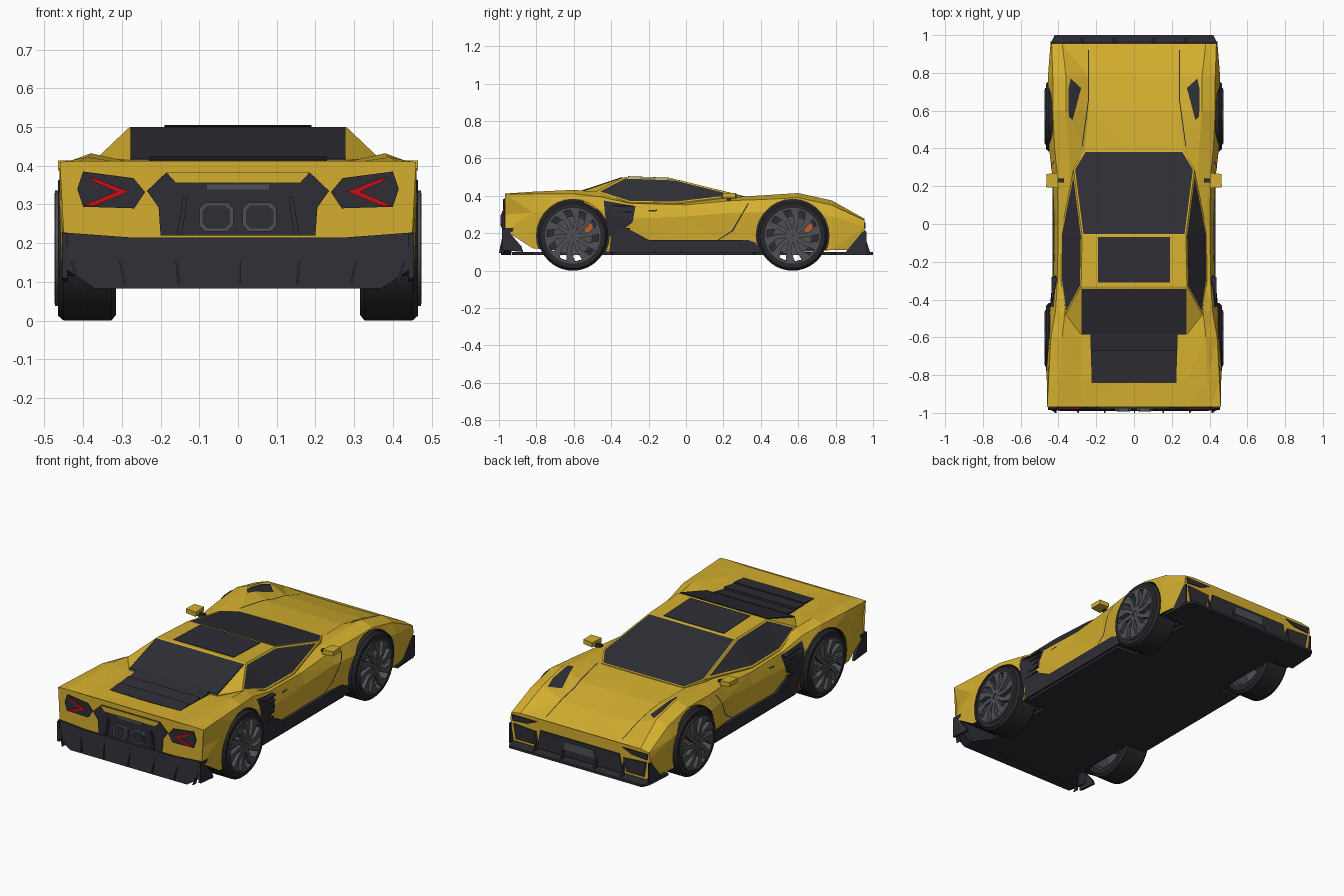
import bpy, bmesh, math
from mathutils import Vector, Matrix
from mathutils.bvhtree import BVHTree

if "Cube" in bpy.data.objects:
    bpy.data.objects.remove(bpy.data.objects["Cube"])


def material(name, rgb):
    m = bpy.data.materials.new(name)
    m.diffuse_color = (*rgb, 1)
    m.use_nodes = True
    m.node_tree.nodes["Principled BSDF"].inputs["Base Color"].default_value = m.diffuse_color
    return m


YELLOW = material("yellow_paint", (0.66, 0.43, 0.028))
DARK = material("dark_trim", (0.027, 0.027, 0.036))
TYRE = material("tyre_rubber", (0.02, 0.02, 0.024))
RIM = material("rim_grey", (0.075, 0.08, 0.09))
RED = material("lamp_red", (0.55, 0.005, 0.008))
ORANGE = material("caliper_orange", (0.5, 0.12, 0.03))


def finish(name, bm, *mats, normals=True):
    if normals:
        bmesh.ops.recalc_face_normals(bm, faces=bm.faces)
    me = bpy.data.meshes.new(name)
    bm.to_mesh(me)
    bm.free()
    for m in mats:
        me.materials.append(m)
    ob = bpy.data.objects.new(name, me)
    bpy.context.collection.objects.link(ob)
    return ob


def flip(p):
    return (-p[0], p[1], p[2])


def prism(name, pts, vec, mat, mirror=False):
    """Polygon extruded along vec, optionally with its mirror image."""
    bm = bmesh.new()
    for side in ((1, -1) if mirror else (1,)):
        a = [bm.verts.new((p[0] * side, p[1], p[2])) for p in pts]
        b = [bm.verts.new(((p[0] + vec[0]) * side, p[1] + vec[1], p[2] + vec[2])) for p in pts]
        n = len(a)
        bm.faces.new(a)
        bm.faces.new(b)
        for i in range(n):
            bm.faces.new((a[i], a[(i + 1) % n], b[(i + 1) % n], b[i]))
    return finish(name, bm, mat)


def box(name, lo, hi, mat, mirror=False):
    pts = [(lo[0], lo[1], lo[2]), (hi[0], lo[1], lo[2]), (hi[0], hi[1], lo[2]), (lo[0], hi[1], lo[2])]
    return prism(name, pts, (0, 0, hi[2] - lo[2]), mat, mirror)


def rear_plate(name, xz, mat, y, mirror=False, thick=0.008):
    return prism(name, [(x, y, z) for x, z in xz], (0, thick, 0), mat, mirror)


# Body shell lofted from half sections: centre, hood edge, crest, shoulder, waist, bottom
sections = [
    (-0.968, (0, .405), (.28, .405), (.41, .412), (.46, .41), (.437, .30), (.45, .215)),
    (-0.82, (0, .405), (.28, .41), (.39, .422), (.452, .41), (.462, .31), (.455, .12)),
    (-0.60, (0, .40), (.28, .41), (.38, .432), (.44, .41), (.463, .33), (.45, .10)),
    (-0.46, (0, .40), (.28, .40), (.365, .42), (.415, .395), (.445, .33), (.43, .10)),
    (-0.30, (0, .36), (.28, .36), (.375, .365), (.405, .36), (.428, .28), (.41, .10)),
    (0.0, (0, .36), (.28, .36), (.37, .363), (.402, .352), (.422, .29), (.41, .10)),
    (0.25, (0, .37), (.27, .37), (.34, .392), (.405, .375), (.432, .31), (.41, .10)),
    (0.40, (0, .374), (.26, .376), (.345, .402), (.42, .38), (.45, .31), (.43, .10)),
    (0.60, (0, .356), (.24, .36), (.36, .415), (.43, .39), (.456, .32), (.45, .10)),
    (0.78, (0, .318), (.24, .323), (.36, .375), (.43, .35), (.456, .29), (.45, .11)),
    (0.955, (0, .265), (.24, .267), (.38, .277), (.436, .268), (.442, .235), (.425, .11)),
]
bm = bmesh.new()
rings = []
for y, *half in sections:
    full = half + [(-x, z) for x, z in half[:0:-1]]
    rings.append([bm.verts.new((x, y, z)) for x, z in full])
for r, s in zip(rings, rings[1:]):
    for i in range(len(r)):
        j = (i + 1) % len(r)
        bm.faces.new((r[i], r[j], s[j], s[i]))
bm.faces.new(rings[0])
bm.faces.new(rings[-1])
bmesh.ops.triangulate(bm, faces=bm.faces)
bmesh.ops.recalc_face_normals(bm, faces=bm.faces)
for f in bm.faces:
    f.material_index = int(f.normal.z < -0.5)
tree = BVHTree.FromBMesh(bm)
body = finish("body_shell", bm, YELLOW, DARK)

# Wheel wells
WHEELS = (-0.605, 0.57)
bm = bmesh.new()
for y in WHEELS:
    for s in (1, -1):
        m = Matrix.Translation((s * 0.46, y, 0.187)) @ Matrix.Rotation(math.pi / 2, 4, 'Y')
        bmesh.ops.create_cone(bm, cap_ends=True, segments=28, radius1=0.195, radius2=0.195, depth=0.3, matrix=m)
for f in bm.faces:
    f.material_index = 1
cutter = finish("wheel_well_cutter", bm, YELLOW, DARK)
cutter.hide_render = True
cutter.display_type = 'WIRE'
mod = body.modifiers.new("wells", 'BOOLEAN')
mod.operation, mod.solver, mod.object = 'DIFFERENCE', 'EXACT', cutter


def drape(name, pts, axis, mat, lift=0.004):
    """Thin painted detail laid on both sides of the body; axis X uses (y, z), axis Z uses (x, y)."""
    bm = bmesh.new()
    for s in (1, -1):
        out = Vector((s, 0, 0)) if axis == 'X' else Vector((0, 0, 1))
        vs = [bm.verts.new((s, p[0], p[1]) if axis == 'X' else (s * p[0], p[1], 1)) for p in pts]
        new = bmesh.ops.triangulate(bm, faces=[bm.faces.new(vs)])["faces"]
        edges = list({e for f in new for e in f.edges})
        bmesh.ops.subdivide_edges(bm, edges=edges, cuts=6, use_grid_fill=True)
        for v in bm.verts:
            if v.co @ out > 0.9:
                hit = tree.ray_cast(v.co, -out)[0]
                if hit:
                    v.co = hit + out * lift
        bm.normal_update()
        for f in bm.faces:
            if f.normal @ out < 0 and (axis == 'Z' or f.calc_center_median().x * s > 0):
                f.normal_flip()
    return finish(name, bm, mat, normals=False)


drape("hood_vent", [(.325, .55), (.28, .72), (.335, .77), (.348, .71), (.345, .57)], 'Z', DARK)
drape("hood_seam_front", [(.238, .92), (.238, .66), (.243, .66), (.243, .92)], 'Z', DARK, .002)
drape("hood_seam_rear", [(.238, .66), (.272, .41), (.277, .41), (.243, .66)], 'Z', DARK, .002)
drape("side_intake", [(-.44, .375), (-.27, .345), (-.285, .26), (-.37, .19), (-.42, .18)], 'X', DARK)
drape("door_seam", [(.17, .165), (.245, .215), (.33, .36), (.337, .36), (.252, .212), (.178, .165)], 'X', DARK, .002)
drape("door_handle", [(-.2, .315), (-.155, .318), (-.155, .326), (-.2, .323)], 'X', DARK)
for i in range(5):
    z = 0.22 + 0.03 * i
    box("intake_slat", (.40, -.415, z), (.437, -.30 + .005 * i, z + .008), DARK, True)

# Cabin: yellow frame with inset glass
P = {"rf": (.275, -.06, .49), "rr": (.28, -.33, .5), "wa": (.32, .29, .403), "wb": (.26, .39, .379),
     "s1": (.387, -.05, .362), "s2": (.387, -.30, .365), "s3": (.362, -.48, .422), "d": (.28, -.585, .414)}
bm = bmesh.new()
R = {k: bm.verts.new(p) for k, p in P.items()}
L = {k: bm.verts.new(flip(p)) for k, p in P.items()}
roof = bm.faces.new((R["rf"], L["rf"], L["rr"], R["rr"]))
screen = bm.faces.new((R["rf"], R["wa"], R["wb"], L["wb"], L["wa"], L["rf"]))
bm.faces.new((R["rr"], L["rr"], L["d"], R["d"]))
sides = []
for V in (R, L):
    sides.append([bm.faces.new([V[k] for k in ks]) for ks in
                  (("rf", "s1", "wa"), ("rf", "rr", "s2", "s1"), ("rr", "s3", "s2"))])
    bm.faces.new((V["rr"], V["d"], V["s3"]))
rim = [e for e in bm.edges if e.is_boundary]
skirt = bmesh.ops.extrude_edge_only(bm, edges=rim)["geom"]
for v in skirt:
    if isinstance(v, bmesh.types.BMVert):
        v.co.z = 0.33
bmesh.ops.recalc_face_normals(bm, faces=bm.faces)
for group, width in ([[screen], .008], [sides[0], .01], [sides[1], .01]):
    bmesh.ops.inset_region(bm, faces=group, thickness=width, use_even_offset=True)
    for f in group:
        f.material_index = 1
finish("cabin", bm, YELLOW, DARK, normals=False)

# Roof panel, engine cover and louvres
prism("roof_panel", [(-.19, -.07, .493), (.19, -.07, .493), (.19, -.31, .502), (-.19, -.31, .502)], (0, 0, .003), DARK)
prism("engine_cover", [(-.278, -.343, .492), (.278, -.343, .492), (.278, -.585, .412), (-.278, -.585, .412)],
      (0, 0, .008), DARK)
for i in range(3):
    y = -.58 - .087 * i
    w = .23 - .003 * i
    prism("engine_louvre", [(-w, y, .425 - .004 * i), (w, y, .425 - .004 * i), (w, y - .087, .409), (-w, y - .087, .409)],
          (0, 0, -.02), DARK)

# Floor, splitter and sills
edge = [(.38, -.93), (.30, -.82), (.30, -.40), (.42, -.39), (.42, .36), (.30, .37), (.30, .775), (.45, .80),
        (.44, .96), (.42, 1.0)]
prism("floor_splitter", [(x, y, .085) for x, y in edge] + [(-x, y, .085) for x, y in edge[::-1]], (0, 0, .014), DARK)
sill = [(-.41, .098), (.40, .098), (.37, .15), (.33, .165), (-.2, .165), (-.36, .25), (-.40, .2)]
prism("side_sill", [(.38, y, z) for y, z in sill], (.052, 0, 0), DARK, True)

# Mirrors
prism("mirror_cap", [(.40, .19, .385), (.465, .195, .388), (.462, .265, .388), (.405, .27, .385)], (0, 0, .026), YELLOW, True)
box("mirror_stalk", (.37, .22, .375), (.41, .24, .395), DARK, True)

# Nose: lamps, intakes, struts and end plates
rear_plate("headlamp", [(.27, .258), (.43, .258), (.425, .225), (.33, .232)], DARK, .953, True)
rear_plate("corner_intake", [(.275, .2), (.42, .21), (.405, .125), (.295, .125)], DARK, .953, True)
rear_plate("centre_intake", [(-.25, .215), (.25, .215), (.27, .11), (-.27, .11)], DARK, .953)
rear_plate("nose_grille", [(-.09, .195), (.09, .195), (.1, .15), (-.1, .15)], RIM, .958)
for x in (.1, .27):
    prism("nose_strut", [(x, .95, .2), (x, .985, .098), (x, .95, .098)], (.01, 0, 0), DARK, True)
prism("splitter_end_plate", [(.435, .945, .21), (.435, .965, .21), (.435, .965, .095), (.435, .85, .095)],
      (.008, 0, 0), DARK, True)

# Tail: lamps, centre panel, diffuser and exhausts
rear_plate("tail_lamp_housing", [(.40, .385), (.27, .368), (.24, .332), (.268, .29), (.40, .294), (.415, .34)],
           DARK, -.974, True)
rear_plate("tail_lamp", [(.385, .373), (.28, .333), (.375, .295), (.40, .297), (.315, .333), (.37, .357)],
           RED, -.979, True)
rear_plate("tail_panel", [(-.235, .335), (-.185, .383), (.185, .383), (.235, .335), (.205, .292), (.2, .22), (-.2, .22),
                          (-.205, .292)], DARK, -.974)
rear_plate("tail_centre_trim", [(-.185, .382), (.185, .382), (.16, .355), (-.16, .355)], YELLOW, -.978)
rear_plate("badge_bar", [(-.08, .352), (.08, .352), (.08, .338), (-.08, .338)], RIM, -.977)
outline = [(.28, .215), (.455, .228), (.44, .13), (.37, .083)]
lower = outline + [(-x, z) for x, z in outline[::-1]]
prism("diffuser", [(x, -.978 - .012 * (.228 - z) / .145, z) for x, z in lower], (0, .055, 0), DARK)
prism("diffuser_wing", [(.44, -.985, .225), (.44, -.985, .11), (.44, -.87, .10), (.44, -.88, .13), (.44, -.95, .21)],
      (.014, 0, 0), DARK, True)
for x, lean in ((0, 0), (.15, .01), (.29, .02), (.41, .03)):
    prism("diffuser_fin", [(x + lean, -.978, .205), (x, -1.0, .095), (x, -.97, .095)], (.006, 0, 0), DARK, x > 0)
for x in (.13,):
    prism("exhaust_frame", [(x, -.985, .32), (x + .012, -.985, .32), (x + .028, -.985, .22), (x + .015, -.985, .22)],
          (0, .02, 0), DARK, True)
c = .016
pipe = [(.012 + c, .23), (.1 - c, .23), (.1, .23 + c), (.1, .305 - c), (.1 - c, .305), (.012 + c, .305),
        (.012, .305 - c), (.012, .23 + c)]
rear_plate("exhaust_pipe", pipe, RIM, -.99, True, .03)
rear_plate("exhaust_bore", [(.056 + (x - .056) * .8, .2675 + (z - .2675) * .8) for x, z in pipe], DARK, -.992, True, .004)


# Wheels
def lathe(bm, profile, y, s, mat, n=40):
    """Closed (x, radius) profile spun round the axle."""
    rs = [[bm.verts.new((s * x, y + r * math.cos(t), .187 + r * math.sin(t))) for x, r in profile]
          for t in (2 * math.pi * k / n for k in range(n))]
    m = len(profile)
    for k in range(n):
        a, b = rs[k], rs[(k + 1) % n]
        for i in range(m):
            bm.faces.new((a[i], a[(i + 1) % m], b[(i + 1) % m], b[i])).material_index = mat


for y, label in zip(WHEELS, ("rear", "front")):
    for s in (1, -1):
        bm = bmesh.new()
        lathe(bm, [(.315, .145), (.315, .172), (.327, .187), (.45, .187), (.465, .174), (.465, .145)], y, s, 0)
        lathe(bm, [(.32, .136), (.32, .146), (.472, .149), (.472, .138)], y, s, 1)
        lathe(bm, [(.40, .03), (.40, .105), (.415, .105), (.415, .03)], y, s, 1)
        lathe(bm, [(.33, .001), (.33, .034), (.468, .03), (.468, .001)], y, s, 1, 20)
        for k in range(10):  # swept spokes
            t = 2 * math.pi * k / 10
            poly = [(.02, t - .5), (.02, t + .5), (.085, t + .2), (.143, t + .42), (.143, t + .06), (.08, t - .1)]
            a, b = [[bm.verts.new((s * x, y + r * math.cos(q), .187 + r * math.sin(q))) for r, q in poly]
                    for x in (.45, .474)]
            for fv in [a, b] + [(a[i], a[i - 1], b[i - 1], b[i]) for i in range(6)]:
                bm.faces.new(fv).material_index = 1
        wheel = finish(f"{label}_wheel", bm, TYRE, RIM)
        bpy.ops.object.select_all(action='DESELECT')
        wheel.select_set(True)
        bpy.context.view_layer.objects.active = wheel
        bpy.ops.object.shade_smooth_by_angle(angle=math.radians(30))
    prism(f"{label}_caliper", [(.395, y + r * math.cos(q), .187 + r * math.sin(q)) for r, q in
                               ((.07, .2), (.118, .2), (.122, .5), (.118, .8), (.07, .8))], (.053, 0, 0), ORANGE, True)
